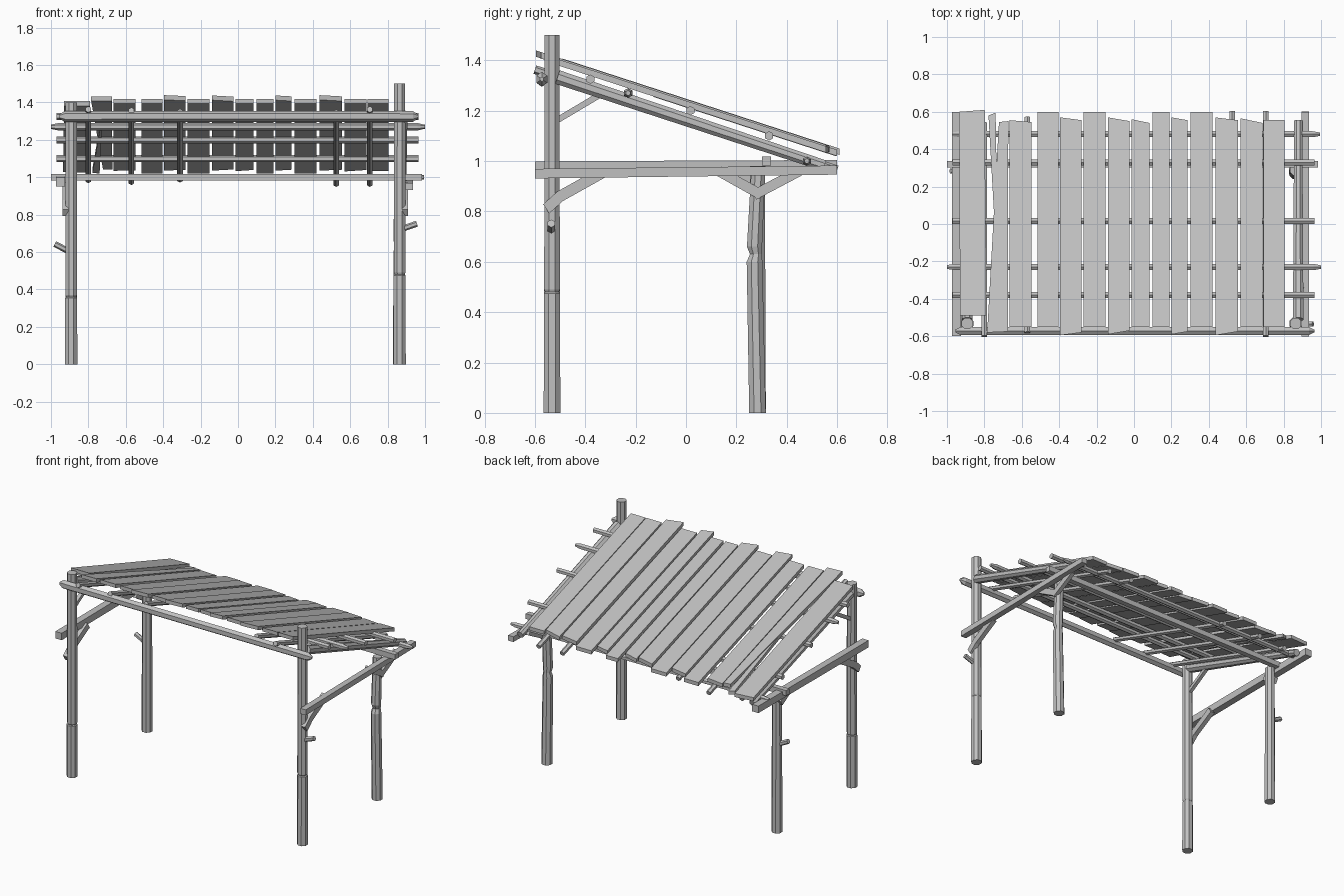
import bpy, bmesh, math
from mathutils import Vector

wood = bpy.data.materials.new("weathered grey wood")
wood.diffuse_color = (0.53, 0.53, 0.53, 1)


def finish(name, bm):
    bmesh.ops.recalc_face_normals(bm, faces=bm.faces)
    me = bpy.data.meshes.new(name)
    bm.to_mesh(me)
    bm.free()
    me.materials.append(wood)
    ob = bpy.data.objects.new(name, me)
    bpy.context.collection.objects.link(ob)
    return ob


def pole(name, pts, radii, n=6, flat=1.0):
    """Faceted timber through pts; radii are half widths, flat scales the sideways width."""
    pts = [Vector(p) for p in pts]
    if not isinstance(radii, (list, tuple)):
        radii = [radii] * len(pts)
    t = (pts[-1] - pts[0]).normalized()
    ref = Vector((0, 0, 1)) if abs(t.z) < 0.95 else Vector((0, 1, 0))
    side = t.cross(ref).normalized()
    up = side.cross(t)
    bm = bmesh.new()
    rings = []
    for p, r in zip(pts, radii):
        r /= math.cos(math.pi / n)
        ang = [2 * math.pi * (i + 0.5) / n for i in range(n)]
        rings.append([bm.verts.new(p + side * (r * flat * math.cos(a)) + up * (r * math.sin(a))) for a in ang])
    for a, b in zip(rings, rings[1:]):
        for i in range(n):
            j = (i + 1) % n
            bm.faces.new((a[i], a[j], b[j], b[i]))
    bm.faces.new(rings[0])
    bm.faces.new(rings[-1])
    return finish(name, bm)


def plank(name, xf, xb, yf, yb, c=1.23, th=0.025):
    """Sloping roof board: x spans at the front and back, y at left/right corners of each end."""
    bm = bmesh.new()
    xy = [(xf[0], yf[0]), (xf[1], yf[1]), (xb[1], yb[1]), (xb[0], yb[0])]
    lo, hi = [[bm.verts.new((x, y, c - 0.325 * y + d)) for x, y in xy] for d in (-th / 2, th / 2)]
    bm.faces.new(lo)
    bm.faces.new(hi)
    for i in range(4):
        j = (i + 1) % 4
        bm.faces.new((lo[i], lo[j], hi[j], hi[i]))
    return finish(name, bm)


def slope(y):
    return 1.164 - 0.332 * y


# Posts, the front ones cracked and the back right one crooked
for name, x, top, crack in (("front_left_post", -0.892, 1.40, 0.36), ("front_right_post", 0.864, 1.50, 0.48)):
    pole(name, [(x, -0.532, 0), (x, -0.532, crack - 0.005), (x, -0.532, crack),
                (x, -0.532, crack + 0.01), (x, -0.532, top)], [0.033, 0.032, 0.027, 0.031, 0.030], 8)
pole("back_left_post", [(-0.892, 0.284, 0), (-0.892, 0.284, 0.98)], [0.033, 0.029], 8)
pole("back_right_post", [(0.862, 0.284, 0), (0.862, 0.272, 0.60), (0.862, 0.278, 0.63),
                         (0.862, 0.272, 0.66), (0.862, 0.288, 0.98)], [0.033, 0.031, 0.024, 0.030, 0.028], 8)

# Broken branch stubs
pole("right_branch_stub", [(0.88, -0.535, 0.725), (0.957, -0.535, 0.752)], 0.014, 6)
pole("left_branch_stub", [(-0.90, 0.284, 0.602), (-0.98, 0.284, 0.643)], 0.014, 6)

# Level side beams outside the posts
pole("left_side_beam", [(-0.948, -0.6, 0.975), (-0.948, 0.6, 0.98)], 0.024, 4)
pole("right_side_beam", [(0.916, -0.6, 0.95), (0.916, 0.6, 0.964)], [0.019, 0.018], 4, 1.1)

# Cross beams along the front top and the back
pole("front_cross_beam", [(-0.955, -0.572, 1.325), (-0.925, -0.572, 1.325), (0.935, -0.572, 1.325),
                          (0.965, -0.572, 1.325)], [0.010, 0.026, 0.025, 0.008], 6, 0.85)
pole("back_cross_beam", [(-1.0, 0.32, 1.0), (0.985, 0.32, 1.0)], 0.018, 4)

# Main rafters beside the posts
for name, x in (("left_rafter", -0.892), ("right_rafter", 0.878)):
    pole(name, [(x, -0.51, slope(-0.51)), (x, 0.55, slope(0.55))], [0.028, 0.022], 8)

# Thin rafters under the roof
for i, (x, y0, y1) in enumerate([(-0.80, -0.6, 0.54), (-0.57, -0.58, 0.57), (-0.31, -0.56, 0.53),
                                 (0.525, -0.55, 0.60), (0.705, -0.6, 0.60)]):
    pole(f"thin_rafter_{i + 1}", [(x, y0, slope(y0)), (x, y1, slope(y1))], 0.015, 6)

# Purlins carrying the boards
for i, (y, z, x0, x1, r) in enumerate([(0.48, 1.0, -0.97, 0.995, 0.016), (0.33, 1.10, -0.97, 0.965, 0.016),
                                       (0.017, 1.20, -0.97, 0.965, 0.016), (-0.23, 1.27, -1.0, 1.0, 0.017),
                                       (-0.38, 1.325, -0.97, 0.965, 0.016)]):
    pole(f"purlin_{i + 1}", [(x0, y, z), (x0 + 0.04, y, z), (x1 - 0.04, y, z), (x1, y, z)],
         [0.010, r, r, 0.009] if i in (0, 3) else r, 6)

# Diagonal braces
for side, x in (("left", -0.922), ("right", 0.893)):
    pole(side + "_front_brace", [(x, -0.555, 0.81), (x, -0.50, 0.86), (x, -0.33, 0.955)], 0.022, 4, 0.7)
pole("left_upper_brace", [(-0.892, -0.515, 1.16), (-0.892, -0.33, 1.27)], 0.012, 4)
pole("right_back_brace_front", [(0.89, 0.30, 0.865), (0.89, 0.13, 0.96)], 0.020, 4, 0.7)
pole("right_back_brace_rear", [(0.89, 0.27, 0.865), (0.89, 0.45, 0.96)], 0.020, 4, 0.7)
pole("left_back_brace", [(-0.925, 0.30, 0.90), (-0.925, 0.20, 0.96)], 0.020, 4, 0.7)

# Roof boards: left x, right x, front y (left, right), back y (left, right)
boards = [
    (-0.515, -0.405, -0.55, -0.55, 0.60, 0.60), (-0.395, -0.28, -0.595, -0.58, 0.57, 0.555),
    (-0.27, -0.152, -0.55, -0.55, 0.60, 0.60), (-0.14, -0.024, -0.59, -0.57, 0.57, 0.55),
    (-0.013, 0.083, -0.55, -0.55, 0.56, 0.54), (0.10, 0.19, -0.55, -0.55, 0.60, 0.60),
    (0.20, 0.286, -0.59, -0.575, 0.57, 0.555), (0.302, 0.42, -0.55, -0.55, 0.60, 0.60),
    (0.435, 0.555, -0.595, -0.575, 0.57, 0.555), (0.57, 0.688, -0.55, -0.55, 0.565, 0.54),
    (0.693, 0.805, -0.55, -0.55, 0.555, 0.555), (-0.665, -0.547, -0.55, -0.55, 0.555, 0.545)]
for i, (x0, x1, fl, fr, bl, br) in enumerate(boards):
    lift = 0.006 if fl < -0.58 else 0.0
    plank(f"roof_board_{i + 1}", (x0, x1), (x0, x1), (fl, fr), (bl, br), 1.227 + lift)

# Skewed end boards and a split sliver on the left
plank("skewed_end_board", (-0.93, -0.79), (-0.935, -0.798), (-0.49, -0.49), (0.60, 0.61), 1.235)
plank("tapered_board", (-0.785, -0.675), (-0.722, -0.672), (-0.58, -0.575), (0.545, 0.55), 1.232)
plank("split_sliver", (-0.738, -0.728), (-0.778, -0.74), (-0.13, -0.13), (0.58, 0.595), 1.225)
